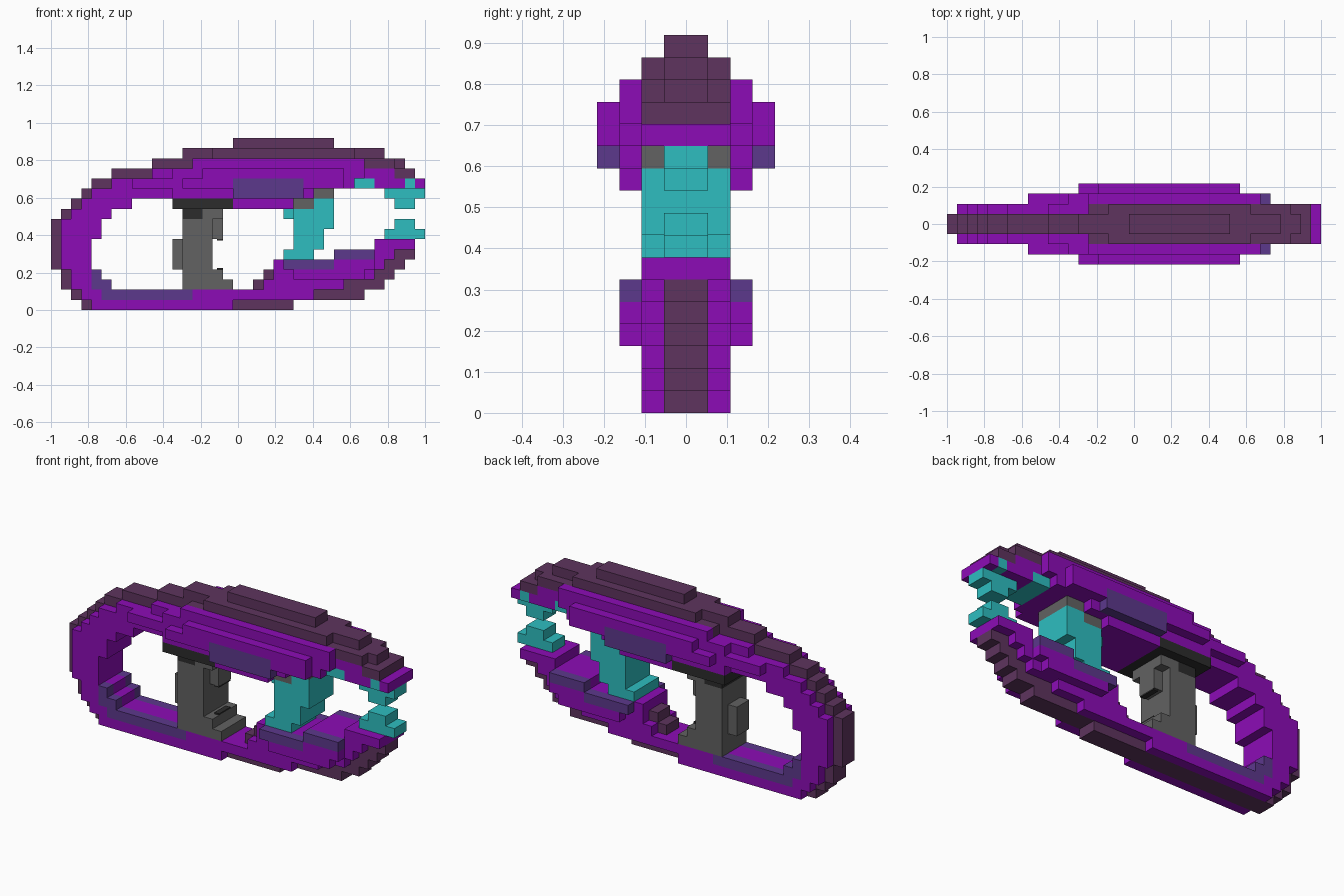
import bpy, bmesh
from mathutils import Vector

cube = bpy.data.objects.get("Cube")
if cube:
    bpy.data.objects.remove(cube, do_unlink=True)

U = 2 / 37          # size of one block
cells = {}          # block position -> part name


def material(name, rgb):
    lin = [(c / 255 / 12.92) if c / 255 <= 0.04045 else ((c / 255 + 0.055) / 1.055) ** 2.4 for c in rgb]
    m = bpy.data.materials.new(name)
    m.use_nodes = True
    m.diffuse_color = (*lin, 1)
    b = m.node_tree.nodes["Principled BSDF"]
    b.inputs["Base Color"].default_value = (*lin, 1)
    b.inputs["Roughness"].default_value = 0.9
    return m


PURPLE = material("purple", (140, 12, 182))
PLUM = material("plum", (94, 52, 94))
VIOLET = material("violet", (92, 56, 140))
TEAL = material("teal", (46, 190, 192))
GREY = material("grey", (98, 98, 98))
DARK = material("charcoal", (44, 44, 44))

part_materials = {}


def fill(part, mat, half, spans, outer_only=False):
    """Fill rows of blocks, mirrored front to back: row -> [(first, last column)]."""
    part_materials[part] = mat
    for row, runs in spans.items():
        for first, last in runs:
            for col in range(first, last + 1):
                for d in range(half - 1 if outer_only else 0, half):
                    cells[col, d, row] = part
                    cells[col, -1 - d, row] = part


# Main frame, four blocks deep
fill("frame", PURPLE, 2, {
    0: [(4, 17)], 1: [(3, 25)], 2: [(2, 5), (21, 28)], 3: [(2, 4), (22, 31)],
    4: [(1, 3), (22, 32)], 5: [(1, 3), (28, 33)], 6: [(1, 3), (32, 35)],
    7: [(1, 4)], 8: [(1, 4)], 9: [(2, 5)], 10: [(3, 7), (18, 23)],
    11: [(4, 25)], 12: [(6, 36)], 13: [(10, 33)]})

# Thicker flanks of the upper and lower jaws
fill("lower_flanks", PURPLE, 3, {3: [(24, 30)], 4: [(23, 31)], 5: [(28, 31)]})
fill("upper_flanks", PURPLE, 3, {
    10: [(18, 23)], 11: [(12, 25)], 12: [(8, 29)], 13: [(12, 30)], 14: [(14, 30)]})
fill("outer_flanks", PURPLE, 4, {11: [(18, 24)], 12: [(13, 28)], 13: [(15, 28)]})

# Plum back plates, then the narrow rim around the outline
fill("back_plates", PLUM, 2, {13: [(34, 35)], 14: [(14, 33)], 15: [(16, 29)]})
fill("rim", PLUM, 1, {
    0: [(3, 23)], 1: [(2, 2), (24, 30)], 2: [(1, 1), (20, 20), (29, 32)],
    3: [(1, 1), (21, 21), (32, 33)], 4: [(0, 0), (33, 34)], 5: [(0, 0), (34, 35)],
    6: [(0, 0)], 7: [(0, 0)], 8: [(0, 0)], 9: [(1, 1)], 10: [(2, 2)], 11: [(3, 3)],
    12: [(4, 5)], 13: [(6, 9)], 14: [(10, 13), (34, 34)],
    15: [(13, 15), (30, 32)], 16: [(18, 27)]})

# Violet edging on the outside faces
fill("lower_edging", VIOLET, 2, {1: [(5, 13)], 2: [(4, 5)], 3: [(4, 4)]}, True)
fill("jaw_edging", VIOLET, 3, {4: [(23, 27)], 5: [(28, 31)]}, True)
fill("upper_edging", VIOLET, 4, {11: [(18, 24)], 12: [(18, 24)]}, True)

# Grey figure with a dark cap
fill("figure_body", GREY, 2, {
    2: [(13, 17)], 3: [(13, 16)], 4: [(13, 15)], 5: [(13, 15)], 6: [(13, 15)],
    7: [(13, 15)], 8: [(13, 15)], 9: [(13, 16)]})
fill("figure_front_and_back", GREY, 1, {
    4: [(12, 12)], 5: [(12, 12)], 6: [(12, 12)], 7: [(16, 16)], 8: [(16, 16)]})
fill("figure_cap", DARK, 3, {10: [(12, 17)]})
fill("figure_cap_back", DARK, 2, {9: [(13, 14)]})

# Teal pillar with its grey mount
fill("pillar", TEAL, 2, {
    5: [(23, 25)], 6: [(24, 26)], 7: [(24, 26)], 8: [(24, 27)], 9: [(24, 27)], 10: [(26, 27)]})
fill("pillar_back", TEAL, 1, {9: [(23, 23)]})
fill("pillar_mount", GREY, 2, {10: [(24, 25)], 11: [(26, 27)]})

# Teal teeth at the jaw tip and the patch on the palate
fill("lower_tooth", TEAL, 1, {7: [(33, 36)], 8: [(34, 35)]})
fill("upper_tooth", TEAL, 1, {10: [(34, 35)], 11: [(33, 36)]})
fill("upper_tooth_root", TEAL, 2, {12: [(35, 35)]})
fill("palate_patch", TEAL, 2, {12: [(30, 31)]})

# The four corners of each side of a block
AXES = [Vector((1, 0, 0)), Vector((0, 1, 0)), Vector((0, 0, 1))]


def add_object(name, bm, mat):
    me = bpy.data.meshes.new(name)
    bm.to_mesh(me)
    bm.free()
    me.materials.append(mat)
    ob = bpy.data.objects.new(name, me)
    bpy.context.collection.objects.link(ob)


def build(part):
    """Make the exposed block sides of one part and join flat areas."""
    bm = bmesh.new()
    for cell in [c for c, p in cells.items() if p == part]:
        centre = Vector(cell) + Vector((0.5, 0.5, 0.5))
        for a in range(3):
            for s in (-1, 1):
                n, u, v = AXES[a] * s, AXES[(a + 1) % 3] * s, AXES[(a + 2) % 3]
                if tuple(int(q) for q in Vector(cell) + n) in cells:
                    continue
                pts = [centre + (n + u * i + v * j) / 2
                       for i, j in ((-1, -1), (1, -1), (1, 1), (-1, 1))]
                bm.faces.new([bm.verts.new((p.x * U - 1, p.y * U, p.z * U)) for p in pts])
    bmesh.ops.remove_doubles(bm, verts=bm.verts, dist=U / 100)
    bmesh.ops.dissolve_limit(bm, angle_limit=0.02, verts=bm.verts, edges=bm.edges)
    if bm.faces:
        add_object(part, bm, part_materials[part])
    else:
        bm.free()


for part in part_materials:
    build(part)

# Thin dark mouth plates on the figure
for name, z in (("upper_mouth_plate", 7 * U - 0.004), ("lower_mouth_plate", 4 * U + 0.004)):
    bm = bmesh.new()
    bmesh.ops.create_cube(bm, size=1)
    for vert in bm.verts:
        vert.co = (vert.co.x * 0.03 - 0.096, vert.co.y * 0.1, vert.co.z * 0.008 + z)
    add_object(name, bm, DARK)
